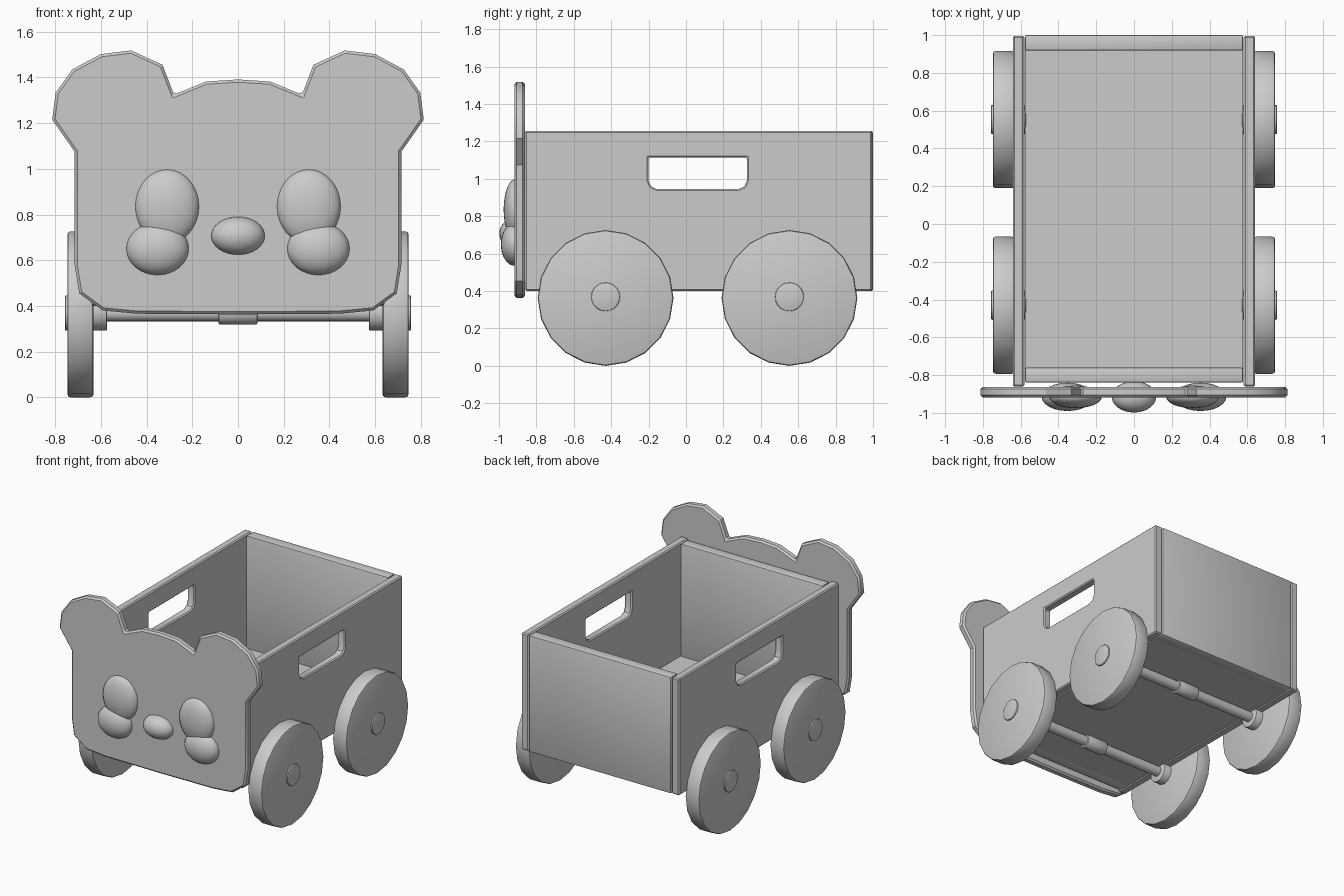
import bpy, bmesh, math
from mathutils import Matrix

if "Cube" in bpy.data.objects:
    bpy.data.objects.remove(bpy.data.objects["Cube"])


def finish(name, bm, bevel=0.0, smooth=True, segments=2):
    """Bevel sharp edges, then turn the bmesh into an object."""
    bmesh.ops.recalc_face_normals(bm, faces=bm.faces)
    if bevel:
        sharp = [e for e in bm.edges
                 if len(e.link_faces) == 2 and e.calc_face_angle(0) > math.radians(50)]
        bmesh.ops.bevel(bm, geom=sharp, offset=bevel, segments=segments,
                        profile=0.5, affect='EDGES', clamp_overlap=True)
    me = bpy.data.meshes.new(name)
    bm.to_mesh(me)
    bm.free()
    ob = bpy.data.objects.new(name, me)
    bpy.context.collection.objects.link(ob)
    if smooth:
        bpy.ops.object.select_all(action='DESELECT')
        ob.select_set(True)
        bpy.context.view_layer.objects.active = ob
        bpy.ops.object.shade_smooth_by_angle(angle=math.radians(30))
    return ob


def box(name, lo, hi, bevel):
    bm = bmesh.new()
    bmesh.ops.create_cube(bm, size=1)
    for v in bm.verts:
        for i in range(3):
            v.co[i] = lo[i] + (v.co[i] + 0.5) * (hi[i] - lo[i])
    return finish(name, bm, bevel)


def plate(name, outlines, place, depth, bevel):
    """Flat board from outlines (later ones are holes), pushed along depth."""
    bm = bmesh.new()
    for pts in outlines:
        vs = [bm.verts.new(place(u, v)) for u, v in pts]
        for a, b in zip(vs, vs[1:] + vs[:1]):
            bm.edges.new((a, b))
    bmesh.ops.triangle_fill(bm, edges=bm.edges[:], use_beauty=True)
    res = bmesh.ops.extrude_face_region(bm, geom=bm.faces[:], use_keep_orig=True)
    top = [g for g in res['geom'] if isinstance(g, bmesh.types.BMVert)]
    bmesh.ops.translate(bm, verts=top, vec=depth)
    return finish(name, bm, bevel, segments=1)


def cylinder_x(name, x0, x1, y, z, r, sides, bevel=0.0):
    bm = bmesh.new()
    m = Matrix.Translation(((x0 + x1) / 2, y, z)) @ Matrix.Rotation(math.pi / 2, 4, 'Y')
    bmesh.ops.create_cone(bm, cap_ends=True, segments=sides, radius1=r, radius2=r,
                          depth=abs(x1 - x0), matrix=m)
    return finish(name, bm, bevel)


def ellipsoid(name, centre, radii):
    bm = bmesh.new()
    bmesh.ops.create_uvsphere(bm, u_segments=24, v_segments=16, radius=1,
                              matrix=Matrix.Translation(centre) @ Matrix.Diagonal((*radii, 1)))
    return finish(name, bm)


# Side boards with a handle slot, square above and rounded below
board = [(-0.86, 0.40), (0.995, 0.40), (0.995, 1.257), (-0.86, 1.257)]
slot = [(-0.20, 1.115), (0.325, 1.115), (0.325, 0.99), (0.312, 0.96), (0.28, 0.945),
        (-0.155, 0.945), (-0.187, 0.96), (-0.20, 0.99)]
for s, side in ((-1, "left"), (1, "right")):
    plate(side + "_board", [board, slot], lambda u, v: (s * 0.581, u, v),
          (s * 0.06, 0, 0), 0.008)

# End boards and floor
box("back_board", (-0.577, 0.918, 0.40), (0.577, 1.0, 1.255), 0.01)
box("front_board", (-0.577, -0.84, 0.40), (0.577, -0.76, 1.255), 0.01)
box("floor", (-0.577, -0.80, 0.402), (0.577, 0.95, 0.43), 0)

# Animal-head front panel: right half outline, mirrored
half = [(0.14, 1.382), (0.28, 1.325), (0.33, 1.455), (0.467, 1.518), (0.60, 1.502),
        (0.725, 1.435), (0.798, 1.333), (0.813, 1.215), (0.715, 1.075), (0.715, 0.58),
        (0.695, 0.455), (0.592, 0.38), (0.445, 0.366)]
outline = [(0, 1.391)] + half + [(0, 0.363)] + [(-x, z) for x, z in reversed(half)]
plate("face_panel", [outline], lambda u, v: (u, -0.862, v), (0, -0.056, 0), 0.012)

# Face features
for s, side in ((-1, "left"), (1, "right")):
    ellipsoid(side + "_eye", (s * 0.31, -0.915, 0.835), (0.14, 0.06, 0.162))
    ellipsoid(side + "_cheek", (s * 0.352, -0.915, 0.65), (0.137, 0.075, 0.115))
ellipsoid("nose", (0, -0.915, 0.707), (0.118, 0.083, 0.083))

# Axles with collars, wheels and hub pins
for y, end in ((-0.43, "front"), (0.553, "back")):
    cylinder_x(end + "_axle", -0.64, 0.64, y, 0.369, 0.037, 16)
    cylinder_x(end + "_axle_collar", -0.085, 0.085, y, 0.369, 0.05, 16, 0.006)
    for s, side in ((-1, "left"), (1, "right")):
        cylinder_x(f"{end}_{side}_wheel", s * 0.632, s * 0.747, y, 0.363, 0.363, 20, 0.014)
        cylinder_x(f"{end}_{side}_hub", s * 0.573, s * 0.757, y, 0.369, 0.077, 20, 0.006)
